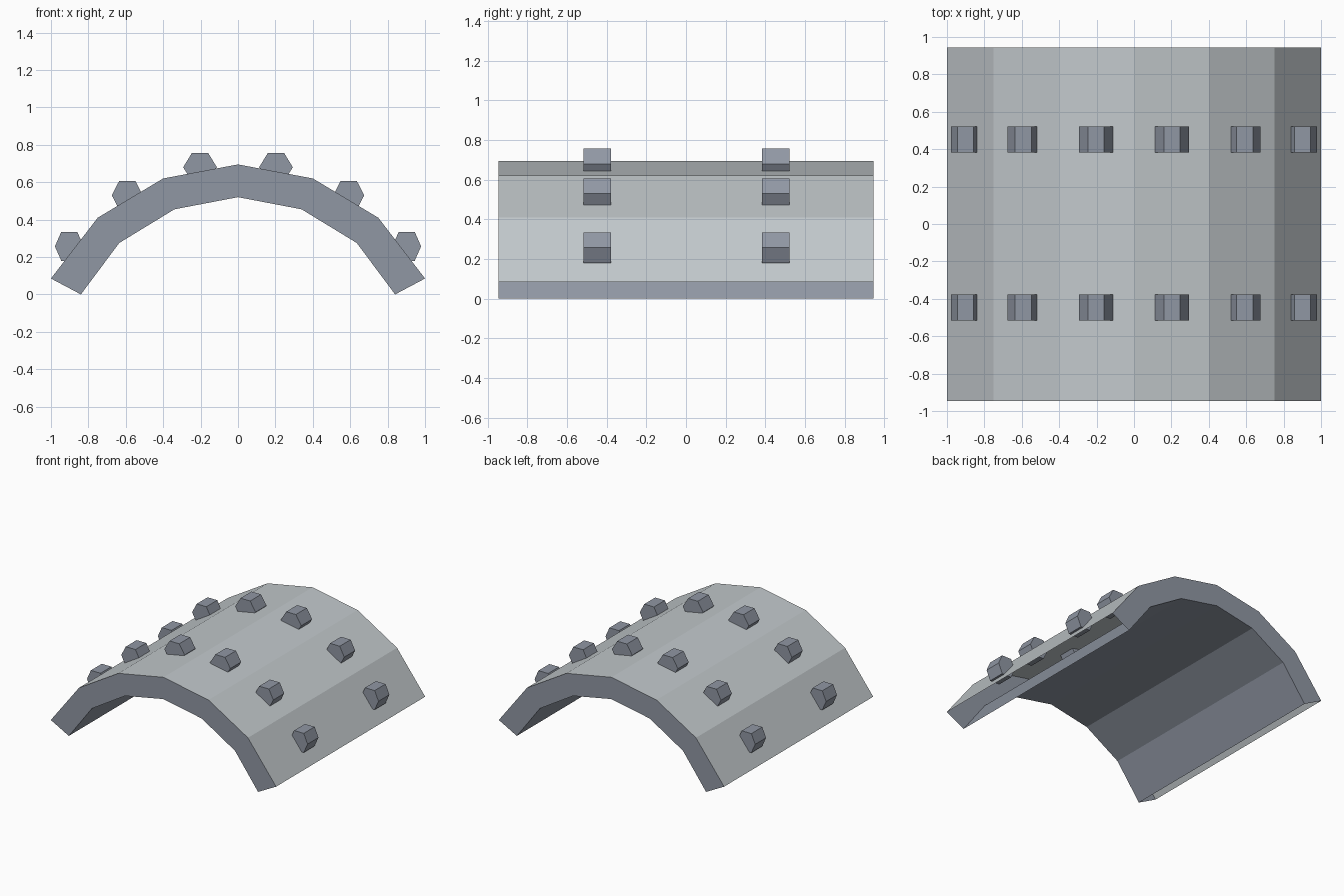
import bpy
import bmesh

cube = bpy.data.objects.get("Cube")
if cube:
    bpy.data.objects.remove(cube, do_unlink=True)


def make_material(name, color):
    mat = bpy.data.materials.new(name)
    mat.use_nodes = True
    mat.diffuse_color = color
    mat.node_tree.nodes["Principled BSDF"].inputs["Base Color"].default_value = color
    return mat


def make_object(name, bm, materials):
    bmesh.ops.recalc_face_normals(bm, faces=bm.faces[:])
    mesh = bpy.data.meshes.new(name)
    bm.to_mesh(mesh)
    bm.free()
    for mat in materials:
        mesh.materials.append(mat)
    obj = bpy.data.objects.new(name, mesh)
    bpy.context.collection.objects.link(obj)
    return obj


light_grey = make_material("light grey", (0.54, 0.58, 0.60, 1))
steel_grey = make_material("steel grey", (0.28, 0.31, 0.37, 1))


def mirrored(half):
    """Full arch outline from its half, centre first."""
    return [(-x, z) for x, z in reversed(half[1:])] + half


# Arched shell: light outer skin, steel inner skin and end walls, open feet
HALF_DEPTH = 0.945
outer = mirrored([(0, 0.695), (0.40, 0.62), (0.75, 0.41), (1.0, 0.085)])
inner = mirrored([(0, 0.52), (0.34, 0.455), (0.635, 0.275), (0.84, 0)])

bm = bmesh.new()
rows = [[bm.verts.new((x, y, z)) for x, z in outline]
        for outline, y in ((outer, -HALF_DEPTH), (outer, HALF_DEPTH),
                           (inner, HALF_DEPTH), (inner, -HALF_DEPTH))]
for side in range(4):
    a, b = rows[side], rows[(side + 1) % 4]
    for i in range(len(outer) - 1):
        face = bm.faces.new((a[i], a[i + 1], b[i + 1], b[i]))
        face.material_index = 0 if side == 0 else 1
make_object("arched_shell", bm, [light_grey, steel_grey])


# Hexagonal studs, set into the outer skin in two rows
def make_stud(name, cx, cy, cz, half_width):
    bm = bmesh.new()
    w, t, h, d = half_width, 0.043, 0.077, 0.069
    hexagon = [(w, 0), (t, h), (-t, h), (-w, 0), (-t, -h), (t, -h)]
    front = bm.faces.new([bm.verts.new((cx + x, cy - d, cz + z)) for x, z in hexagon])
    grown = bmesh.ops.extrude_face_region(bm, geom=[front], use_keep_orig=True)
    verts = [g for g in grown["geom"] if isinstance(g, bmesh.types.BMVert)]
    bmesh.ops.translate(bm, verts=verts, vec=(0, 2 * d, 0))
    make_object(name, bm, [steel_grey])


studs = (("upper", 0.203, 0.68, 0.09),
         ("middle", 0.592, 0.53, 0.083),
         ("lower", 0.902, 0.257, 0.077))
for level, x, z, width in studs:
    for side, sx in (("left", 1), ("right", -1)):
        for end, y in (("front", -0.447), ("back", 0.452)):
            make_stud(f"{level}_stud_{side}_{end}", sx * x, y, z, width)
